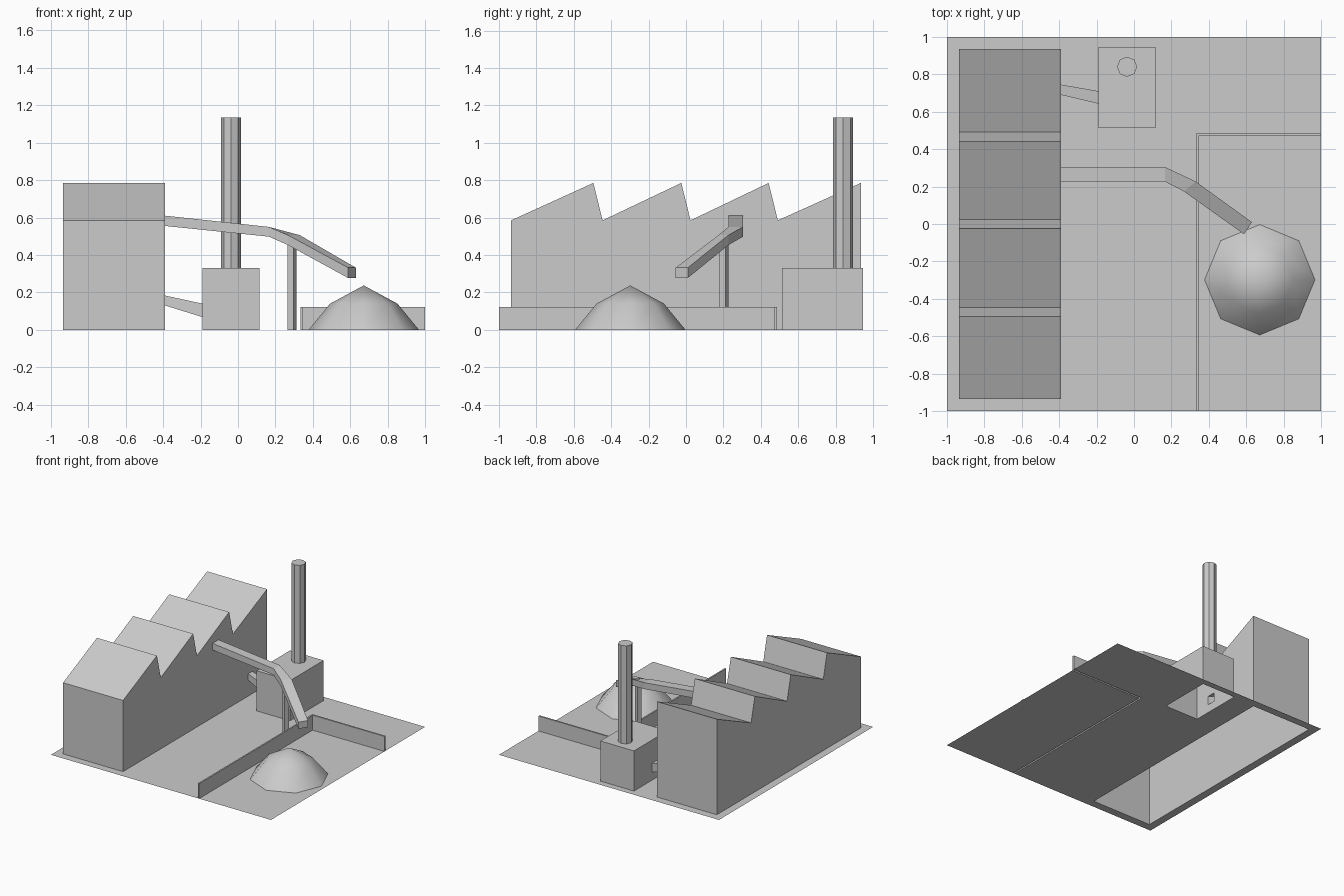
import bpy, bmesh
from math import cos, sin, pi
from mathutils import Vector

if "Cube" in bpy.data.objects:
    bpy.data.objects.remove(bpy.data.objects["Cube"])


def build(name, faces, smooth=False):
    """Each face is a list of 3D loops: the outline, then any openings."""
    bm = bmesh.new()
    for loops in faces:
        edges = []
        for loop in loops:
            vs = [bm.verts.new(p) for p in loop]
            if len(loops) == 1:
                bm.faces.new(vs)
            else:
                edges += [bm.edges.new((vs[i - 1], vs[i])) for i in range(len(vs))]
        if edges:
            a, b, c = (Vector(p) for p in loops[0][:3])
            bmesh.ops.triangle_fill(bm, use_beauty=True, edges=edges,
                                    normal=(b - a).cross(c - b).normalized())
    bmesh.ops.remove_doubles(bm, verts=bm.verts, dist=1e-5)
    bmesh.ops.recalc_face_normals(bm, faces=bm.faces)
    if name == "ground":
        bmesh.ops.reverse_faces(bm, faces=[f for f in bm.faces if f.normal.z < 0])
    for f in bm.faces:
        f.smooth = smooth
    me = bpy.data.meshes.new(name)
    bm.to_mesh(me)
    bm.free()
    ob = bpy.data.objects.new(name, me)
    bpy.context.collection.objects.link(ob)
    return ob


def loft(rings, end_cap=True):
    """Side faces between successive rings, plus a cap on the last one."""
    faces = []
    for a, b in zip(rings, rings[1:]):
        n = len(a)
        faces += [[[a[i - 1], a[i], b[i], b[i - 1]]] for i in range(n)]
    return faces + ([[rings[-1]]] if end_cap else [])


def at_z(pts, z):
    return [(x, y, z) for x, y in pts]


def rect(x0, x1, y0, y1):
    return [(x0, y0), (x1, y0), (x1, y1), (x0, y1)]


def octagon(cx, cy, r):
    return [(cx + r * cos(i * pi / 4), cy + r * sin(i * pi / 4)) for i in range(8)]


def section(right, left, z0, z1):
    """Four-cornered duct section between two plan points."""
    return [(*right, z0), (*left, z0), (*left, z1), (*right, z1)]


# shared measurements
BX0, BX1, BY = -0.935, -0.39, 0.935
block = rect(-0.19, 0.115, 0.512, 0.947)
stack = octagon(-0.037, 0.84, 0.054)
wall = [(0.335, -1), (0.347, -1), (0.347, 0.473), (1, 0.473), (1, 0.487), (0.335, 0.487)]

# conveyor and duct sections, from the building outwards
conveyor = [section((BX1, 0.227), (BX1, 0.305), 0.555, 0.61),
            section((0.165, 0.227), (0.165, 0.305), 0.498, 0.55),
            section((0.267, 0.174), (0.33, 0.227), 0.453, 0.506),
            section((0.588, -0.055), (0.63, 0.01), 0.277, 0.332)]
duct = [section((BX1, 0.69), (BX1, 0.745), 0.13, 0.183),
        section((-0.19, 0.643), (-0.19, 0.71), 0.068, 0.14)]

# ground, open beneath the building, block and yard wall
build("ground", [
    [at_z([(-1, -1), (0.335, -1), (0.335, 0.487), (1, 0.487), (1, 1), (-1, 1)], 0),
     at_z(rect(BX0, BX1, -BY, BY), 0), at_z(block, 0)],
    [at_z(rect(0.347, 1, -1, 0.473), 0)]])

# saw-tooth factory building
profile = [(-BY, 0), (-BY, 0.585)]
for peak in (-0.495, -0.025, 0.442):
    profile += [(peak, 0.785), (peak + 0.049, 0.585)]
profile += [(BY, 0.785), (BY, 0)]
west = [(BX0, y, z) for y, z in profile]
east = [(BX1, y, z) for y, z in profile]
shell = [[[west[i], west[i + 1], east[i + 1], east[i]]] for i in range(len(profile) - 1)]
build("factory_building", shell + [[west], [east, conveyor[0], duct[0]]])

# boiler block with chimney
sides = loft([at_z(block, 0), at_z(block, 0.33)], end_cap=False)
sides[0].append(duct[1])
build("boiler_block", sides + [[at_z(block, 0.33), at_z(stack, 0.33)]])
build("chimney", loft([at_z(stack, 0.33), at_z(stack, 1.135)]))

# connecting duct, conveyor and its post
build("connecting_duct", loft(duct, end_cap=False))
build("conveyor", loft(conveyor))
post = [(0.265, 0.196), (0.297, 0.18), (0.313, 0.212), (0.281, 0.228)]
build("conveyor_post", loft([at_z(post, 0), at_z(post, 0.462)], end_cap=False))

# yard wall
build("yard_wall", loft([at_z(wall, 0), at_z(wall, 0.123)]))

# smooth material heap
rings = [at_z(octagon(0.672, -0.298, r), z) for r, z in ((0.295, 0), (0.18, 0.14))]
tip = (0.672, -0.298, 0.237)
cone = [[[rings[1][i - 1], rings[1][i], tip]] for i in range(8)]
build("material_heap", loft(rings, end_cap=False) + cone, smooth=True)
